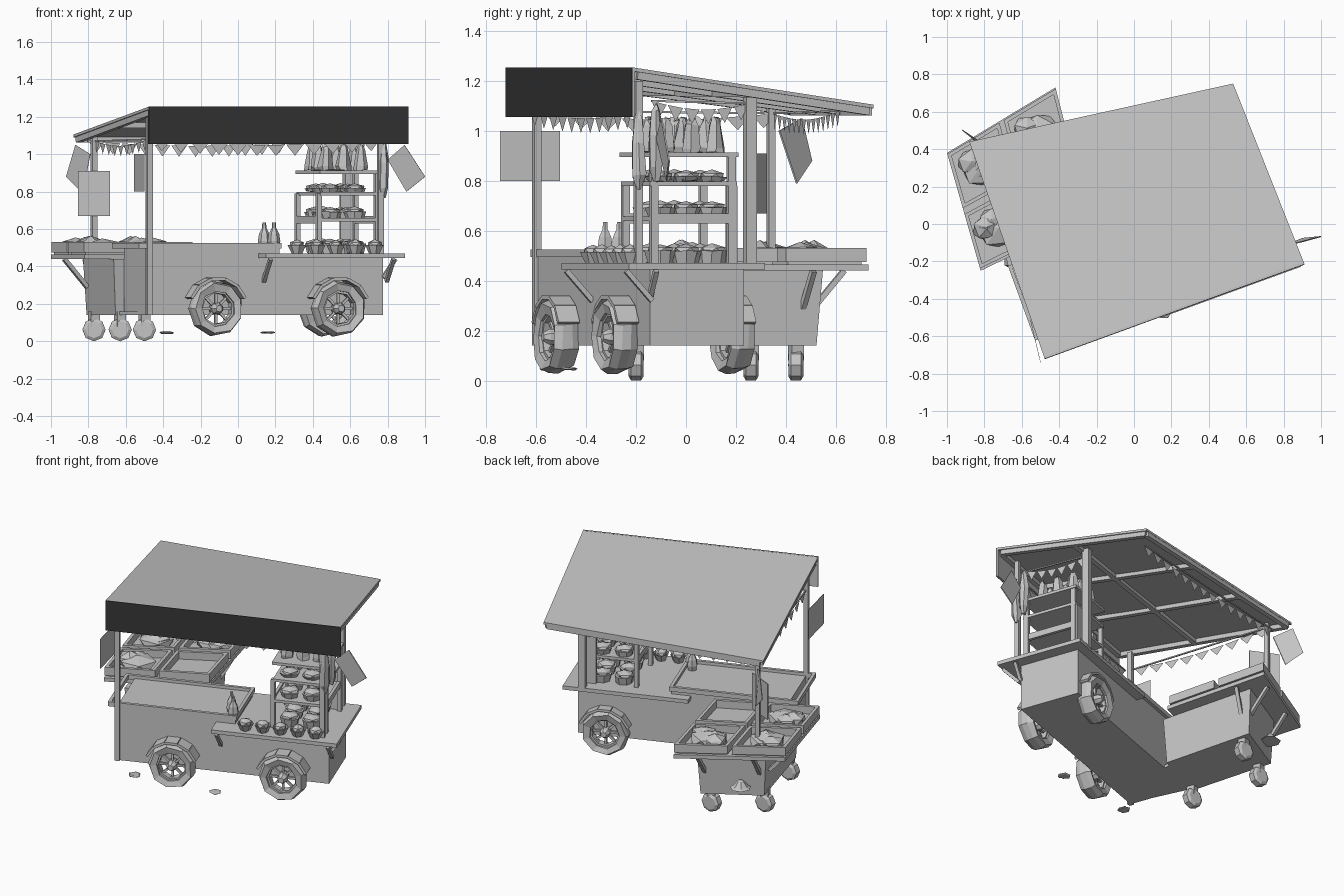
import bpy, bmesh, math, random
from mathutils import Vector, Matrix

random.seed(4)
if "Cube" in bpy.data.objects:
    bpy.data.objects.remove(bpy.data.objects["Cube"])


def material(name, v):
    m = bpy.data.materials.new(name)
    m.use_nodes = True
    m.diffuse_color = (v, v, v, 1)
    m.node_tree.nodes["Principled BSDF"].inputs["Base Color"].default_value = (v, v, v, 1)
    return m


GREY = material("plain_grey", 0.56)
DARK = material("charcoal", 0.037)
TURN = math.radians(20)
C, S = math.cos(TURN), math.sin(TURN)


def L(u, v, z=0.0):
    """Cart coordinates (along, across, up) to world."""
    return Vector((C * u - S * v, S * u + C * v, z))


def W(a, b, z=0.0):
    """Side table coordinates, 0 to 1 both ways, to world."""
    p, q = Vector((-1.0, .38, z)), Vector((-.42, .73, z))
    r, s = Vector((-.82, -.25, z)), Vector((-.24, .03, z))
    return p.lerp(q, a).lerp(r.lerp(s, a), b)


def finish(name, bm, mat=GREY):
    bmesh.ops.recalc_face_normals(bm, faces=bm.faces)
    me = bpy.data.meshes.new(name)
    bm.to_mesh(me)
    bm.free()
    me.materials.append(mat)
    ob = bpy.data.objects.new(name, me)
    bpy.context.collection.objects.link(ob)
    return ob


def loft(name, low, high, mat=GREY):
    """Solid between two matching polygons."""
    bm = bmesh.new()
    a = [bm.verts.new(p) for p in low]
    b = [bm.verts.new(p) for p in high]
    n = len(a)
    bm.faces.new(a)
    bm.faces.new(b)
    for i in range(n):
        bm.faces.new((a[i], a[(i + 1) % n], b[(i + 1) % n], b[i]))
    return finish(name, bm, mat)


def block(name, f, a0, a1, b0, b1, z0, z1, flare=0.0, mat=GREY):
    """Box in frame f, its top widened by flare."""
    def ring(z, e):
        return [f(a0 - e, b0 - e, z), f(a1 + e, b0 - e, z), f(a1 + e, b1 + e, z), f(a0 - e, b1 + e, z)]
    return loft(name, ring(z0, 0), ring(z1, flare), mat)


def bar(name, p, q, w, d=None):
    """Straight beam from p to q."""
    p, q = Vector(p), Vector(q)
    t = (q - p).normalized()
    side = t.cross((0, 0, 1))
    side = side.normalized() if side.length > .1 else L(1, 0)
    up = side.cross(t) * (d or w) / 2
    side = side * w / 2
    ring = [-side - up, side - up, side + up, -side + up]
    return loft(name, [p + k for k in ring], [q + k for k in ring])


def lathe(name, centre, profile, n=8, axis=(0, 0, 1), closed=False, jitter=0.0):
    bm = bmesh.new()
    rot = Vector(axis).to_track_quat('Z', 'Y').to_matrix()
    rings = []
    for r, h in profile:
        rings.append([bm.verts.new(Vector(centre) + rot @ Vector((
            r * math.cos(i * math.tau / n), r * math.sin(i * math.tau / n), h))
            + Vector([random.uniform(-jitter, jitter) for _ in range(3)])) for i in range(n)])
    pairs = list(zip(rings, rings[1:]))
    if closed:
        pairs.append((rings[-1], rings[0]))
    else:
        bm.faces.new(rings[0])
        bm.faces.new(rings[-1])
    for a, b in pairs:
        for i in range(n):
            bm.faces.new((a[i], a[(i + 1) % n], b[(i + 1) % n], b[i]))
    return finish(name, bm)


def mound(name, centre, sx, sy, sz):
    bm = bmesh.new()
    bmesh.ops.create_icosphere(bm, subdivisions=1, radius=1)
    turn = Matrix.Rotation(TURN, 3, 'Z')
    for v in bm.verts:
        k = random.uniform(.88, 1.1)
        v.co = Vector(centre) + turn @ Vector((v.co.x * sx * k, v.co.y * sy * k, v.co.z * sz * k))
    return finish(name, bm)


def frame(name, f, a0, a1, b0, b1, z0, z1, ta, tb):
    """Four low walls around a rectangle."""
    block(name + "_near", f, a0, a1, b0, b0 + tb, z0, z1)
    block(name + "_far", f, a0, a1, b1 - tb, b1, z0, z1)
    block(name + "_side_a", f, a0, a0 + ta, b0, b1, z0, z1)
    block(name + "_side_b", f, a1 - ta, a1, b0, b1, z0, z1)


# Main cart body with recessed worktop
block("cart_body", L, -.65, .68, -.40, .0, .14, .45)
block("worktop_base", L, -.65, .09, -.40, .0, .45, .505)
frame("worktop_rim", L, -.71, .10, -.405, .02, .495, .525, .02, .02)
block("right_counter", L, -.03, .76, -.52, .06, .445, .47)
for u in (0.0, .70):
    bar("counter_brace", L(u, -.51, .44), L(u, -.40, .32), .02)
bar("end_brace", L(.75, -.4, .44), L(.68, -.4, .34), .02)

# Side table, tapered stand joined to the cart, braces and produce trays
block("side_table", W, 0, 1, 0, 1, .44, .465)
block("side_stand", W, .26, .84, .22, 1.08, .14, .44, .025)
floor = [W(.26, .9), L(-.64, -.36), L(-.4, -.1), W(.8, 1)]
loft("linking_floor", [p + Vector((0, 0, .14)) for p in floor], [p + Vector((0, 0, .16)) for p in floor])
for a0, b0, a1, b1 in ((.3, .04, .3, .22), (.8, .04, .8, .22), (.03, .3, .24, .3), (.97, .3, .84, .3)):
    bar("table_brace", W(a0, b0, .44), W(a1, b1, .29), .022)
for a in (.0, .52):
    for b in (.01, .52):
        block("tray_floor", W, a + .02, a + .46, b + .02, b + .44, .465, .48)
        frame("tray", W, a, a + .48, b, b + .46, .475, .53, .03, .03)
        if (a, b) != (.52, .52):
            mound("produce_heap", W(a + .24, b + .23, .50), .12, .115, .055)
            for i in range(3):
                mound("produce", W(a + random.uniform(.14, .34), b + random.uniform(.14, .32), .51), .08, .07, .05)
lathe("hanging_hat", W(.45, .15, .21), [(.065, 0), (.05, .01), (.02, .045), (.008, .055)], 7)

# Casters
for x, y in ((-.5, .44), (-.77, .26), (-.63, -.2)):
    lathe("caster_wheel", (x, y, .062), [(.045, -.03), (.062, -.02), (.062, .02), (.045, .03)], 8, L(.35, 1))
    bar("caster_stem", (x, y, .08), (x, y, .16), .05)

# Spoked wheels with arched guards
for u, v, out in ((-.29, -.45, -1), (.405, -.45, -1), (.50, .015, 1)):
    mid = L(u, v, .175)
    lathe("tyre", mid, [(.095, -.04), (.135, -.05), (.148, -.02), (.148, .02), (.135, .05), (.095, .04)],
          9, L(0, 1), True, .004)
    lathe("wheel_rim", mid, [(.085, -.025), (.10, -.025), (.10, .025), (.085, .025)], 9, L(0, 1), True)
    lathe("wheel_hub", mid, [(.018, -.055), (.032, -.03), (.032, .03), (.018, .055)], 7, L(0, 1))
    for i in range(8):
        t = i * math.tau / 8
        bar("spoke", mid, mid + L(math.cos(t), 0, math.sin(t)) * .092, .014)
    arc = [mid + L(math.cos(t), 0, math.sin(t)) * .162 for t in [math.radians(d) for d in range(20, 161, 28)]]
    for p, q in zip(arc, arc[1:]):
        bar("wheel_guard", p, q, .09, .016)
    bar("axle", mid, mid - L(0, out * .1), .03)

# Posts
bar("front_left_post", L(-.65, -.40, .14), L(-.65, -.40, 1.2), .03)
bar("front_right_post", L(.65, -.44, .46), L(.65, -.44, 1.2), .03)
bar("back_right_post", L(.64, .04, .46), L(.64, .04, 1.15), .045)
bar("back_left_post", (-.77, .34, .46), (-.77, .34, 1.1), .028)

# Sloping roof, its rafters and the front board with a dark facing
corners = [L(-.695, -.505, 1.253), L(.783, -.505, 1.253), L(.755, .524, 1.105), L(-.677, .715, 1.105)]
loft("roof", [p - Vector((0, 0, .015)) for p in corners], corners)
inner = [p.lerp(sum(corners, Vector()) / 4, .03) - Vector((0, 0, .03)) for p in corners]
for i in range(4):
    bar("roof_edge_beam", inner[i], inner[(i + 1) % 4], .03)
for t in (.33, .66):
    bar("rafter", inner[0].lerp(inner[1], t), inner[3].lerp(inner[2], t), .03)
bar("cross_beam", inner[0].lerp(inner[3], .45), inner[1].lerp(inner[2], .5), .03)
block("front_board", L, -.695, .783, -.512, -.502, 1.055, 1.253)
block("front_board_facing", L, -.695, .783, -.516, -.512, 1.055, 1.254, mat=DARK)


# Bunting
def bunting(p, q, count, drop):
    p, q = Vector(p), Vector(q)
    bm = bmesh.new()
    for i in range(count):
        a, b = p.lerp(q, i / count), p.lerp(q, (i + .92) / count)
        for k in (a, b):
            k.z -= .03 * math.sin(math.pi * (k - p).length / (q - p).length)
        tip = (a + b) / 2 - Vector((0, 0, drop))
        bm.faces.new([bm.verts.new(k) for k in (a, b, tip)])
    finish("bunting", bm)
    bar("bunting_cord", p, q, .008)


bunting(L(-.64, -.43, 1.08), L(.66, -.43, 1.08), 12, .06)
bunting(L(.62, .43, 1.08), L(-.64, .60, 1.07), 14, .06)
bunting((-.77, .36, 1.07), L(-.65, -.38, 1.08), 9, .055)
bunting(L(.64, -.38, 1.12), L(.64, .04, 1.11), 6, .06)


# Hanging signs
def sign(*pts):
    loft("hanging_sign", [Vector(p) for p in pts], [Vector(p) + L(.003, .005) for p in pts])


sign((-.855, .35, .67), (-.685, .27, .67), (-.685, .27, .91), (-.855, .35, .91))
sign((-.555, -.51, .80), (-.50, -.745, .80), (-.50, -.745, 1.0), (-.555, -.51, 1.0))
sign((.89, -.1, 1.05), (1.0, -.07, .88), (.90, -.08, .80), (.80, -.12, .97))
sign((-.87, .46, 1.05), (-.79, .37, 1.0), (-.83, .44, .79), (-.92, .50, .88))
for y, z in ((-.12, .80), (-.19, .77)):
    lathe("hanging_bundle", (.775, y, z), [(.01, 0), (.03, .05), (.028, .18), (.015, .28), (.004, .31)], 6, jitter=.006)

# Stepped display shelves
U0, U1, V0, V1 = .31, .66, -.39, -.03
for z, e in ((.64, 0), (.78, .005), (.895, .01)):
    block("shelf", L, U0 + .02 - e, U1 + e, V0 - e, V1 + e, z, z + .018)
for u, top in ((U0, .79), (U1 - .02, .90)):
    for v in (V0, V1 - .03):
        block("shelf_post", L, u, u + .025, v, v + .03, .46, top)
    block("shelf_rail", L, u, u + .02, V0, V1, .63, .67)
block("shelf_side", L, U0 + .26, U1, V1 - .01, V1 + .01, .46, .78)

# Goods on the shelves and counter
for z, h in ((.658, .035), (.798, .02), (.47, .05)):
    for u in (.41, .55):
        for v in (-.31, -.20, -.09):
            lathe("basket", L(u, v, z), [(.05, 0), (.062, h)], 8, jitter=.003)
            mound("basket_fill", L(u, v, z + h), .06, .058, .028)
for u in (.39, .49, .59):
    for v in (-.30, -.19, -.09):
        lathe("jar", L(u, v, .913), [(.038, 0), (.042, .02), (.028, .11), (.016, .13), (.014, .14)], 6, jitter=.006)
for i in range(5):
    p = L(.17 + .11 * i, -.46, .47)
    lathe("bowl", p, [(.03, 0), (.052, .045), (.046, .045), (.026, .015)], 7)
    mound("bowl_fill", p + Vector((0, 0, .045)), .042, .042, .03)
for u, v in ((.07, -.37), (.04, -.30)):
    lathe("bottle", L(u, v, .505), [(.028, 0), (.034, .03), (.028, .07), (.012, .1), (.01, .13)], 6)

# Ground stones
for x, y in ((-.38, -.55), (.16, -.47)):
    lathe("ground_stone", (x, y, .042), [(.03, 0), (.04, .005), (.03, .01)], 6, jitter=.003)
